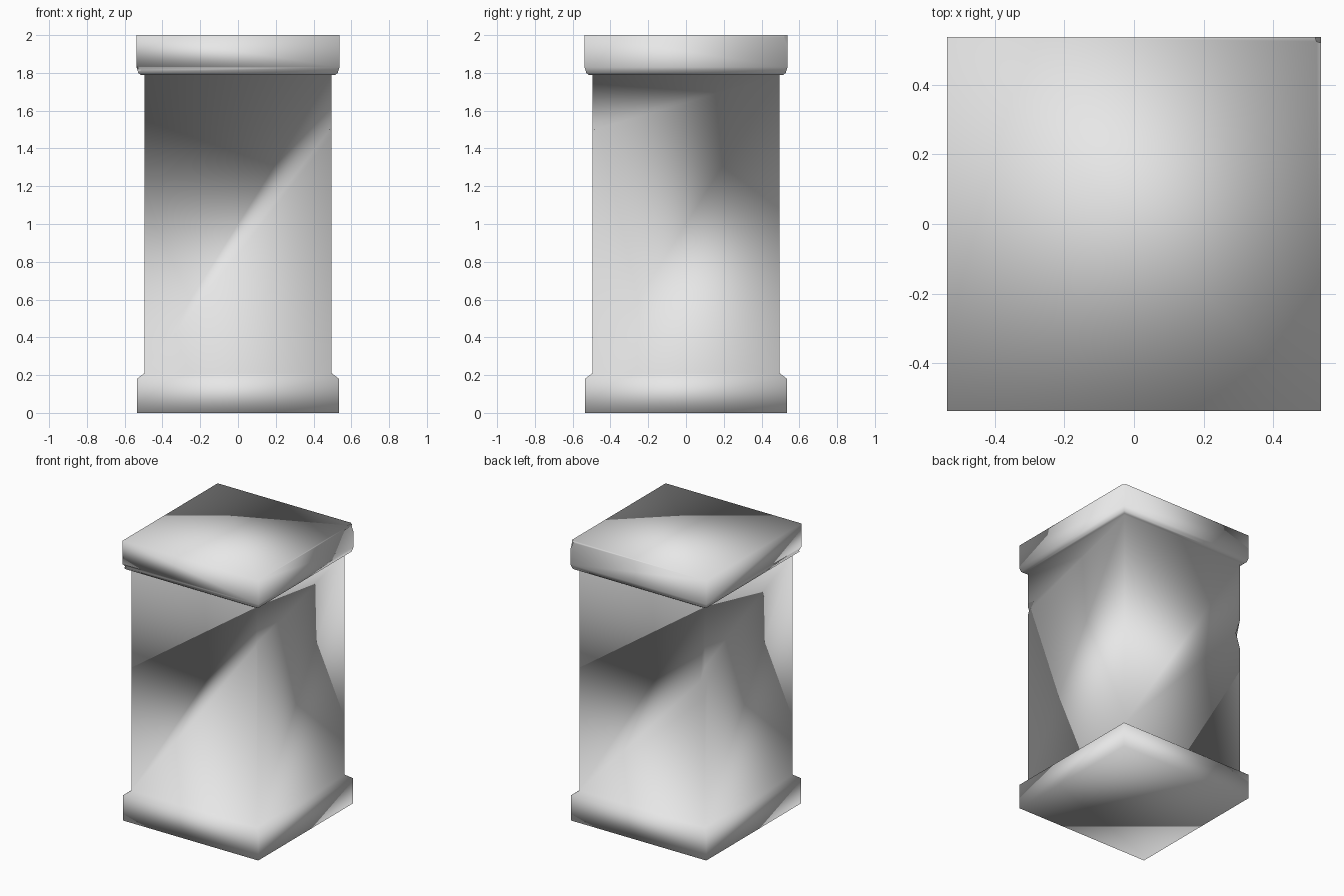
import bpy, bmesh
from mathutils import Vector

if "Cube" in bpy.data.objects:
    bpy.data.objects.remove(bpy.data.objects["Cube"])

stone = bpy.data.materials.new("pale_grey_stone")
stone.diffuse_color = (0.8, 0.8, 0.8, 1)
stone.use_nodes = True
stone.node_tree.nodes["Principled BSDF"].inputs["Base Color"].default_value = stone.diffuse_color


def finish(bm, name):
    bmesh.ops.recalc_face_normals(bm, faces=bm.faces)
    for f in bm.faces:
        f.smooth = True
    me = bpy.data.meshes.new(name)
    bm.to_mesh(me)
    bm.free()
    ob = bpy.data.objects.new(name, me)
    bpy.context.collection.objects.link(ob)
    me.materials.append(stone)
    return ob


# Square pillar: half width and height of each ring, from plinth to cap
profile = [(0.535, 0), (0.535, 0.18), (0.496, 0.21), (0.496, 1.79),
           (0.515, 1.79), (0.528, 1.80), (0.537, 1.83), (0.537, 2.0)]
bm = bmesh.new()
rings = [[bm.verts.new((sx * w, sy * w, z))
          for sx, sy in ((-1, -1), (1, -1), (1, 1), (-1, 1))]
         for w, z in profile]
for low, high in zip(rings, rings[1:]):
    for i in range(4):
        j = (i + 1) % 4
        bm.faces.new((low[i], low[j], high[j], high[i]))
bm.faces.new(rings[0][::-1])
bm.faces.new(rings[-1])
pillar = finish(bm, "stone_pillar")


# Chips knocked out of the corners: corner x, y, z, depth, half width, half height
def chip(x, y, z, depth, side, height):
    d = Vector((x, y, 0)).normalized()
    t = Vector((-d.y, d.x, 0))
    c = Vector((x, y, z))
    bm = bmesh.new()
    for v in (d * depth, t * side, Vector((0, 0, height))):
        bm.verts.new(c + v)
        bm.verts.new(c - v)
    bmesh.ops.convex_hull(bm, input=bm.verts)
    cutter = finish(bm, "chip_cutter")
    cutter.hide_render = True
    mod = pillar.modifiers.new("chip", 'BOOLEAN')
    mod.operation = 'DIFFERENCE'
    mod.solver = 'EXACT'
    mod.object = cutter
    bpy.context.view_layer.objects.active = pillar
    bpy.ops.object.modifier_apply(modifier=mod.name)
    bpy.data.objects.remove(cutter)


chip(-0.496, 0.496, 1.25, 0.04, 0.06, 0.11)
chip(0.496, -0.496, 1.50, 0.012, 0.02, 0.03)
chip(0.537, 0.537, 1.99, 0.022, 0.04, 0.05)
chip(-0.534, -0.534, 1.815, 0.025, 0.04, 0.02)

for p in pillar.data.polygons:
    p.use_smooth = True
